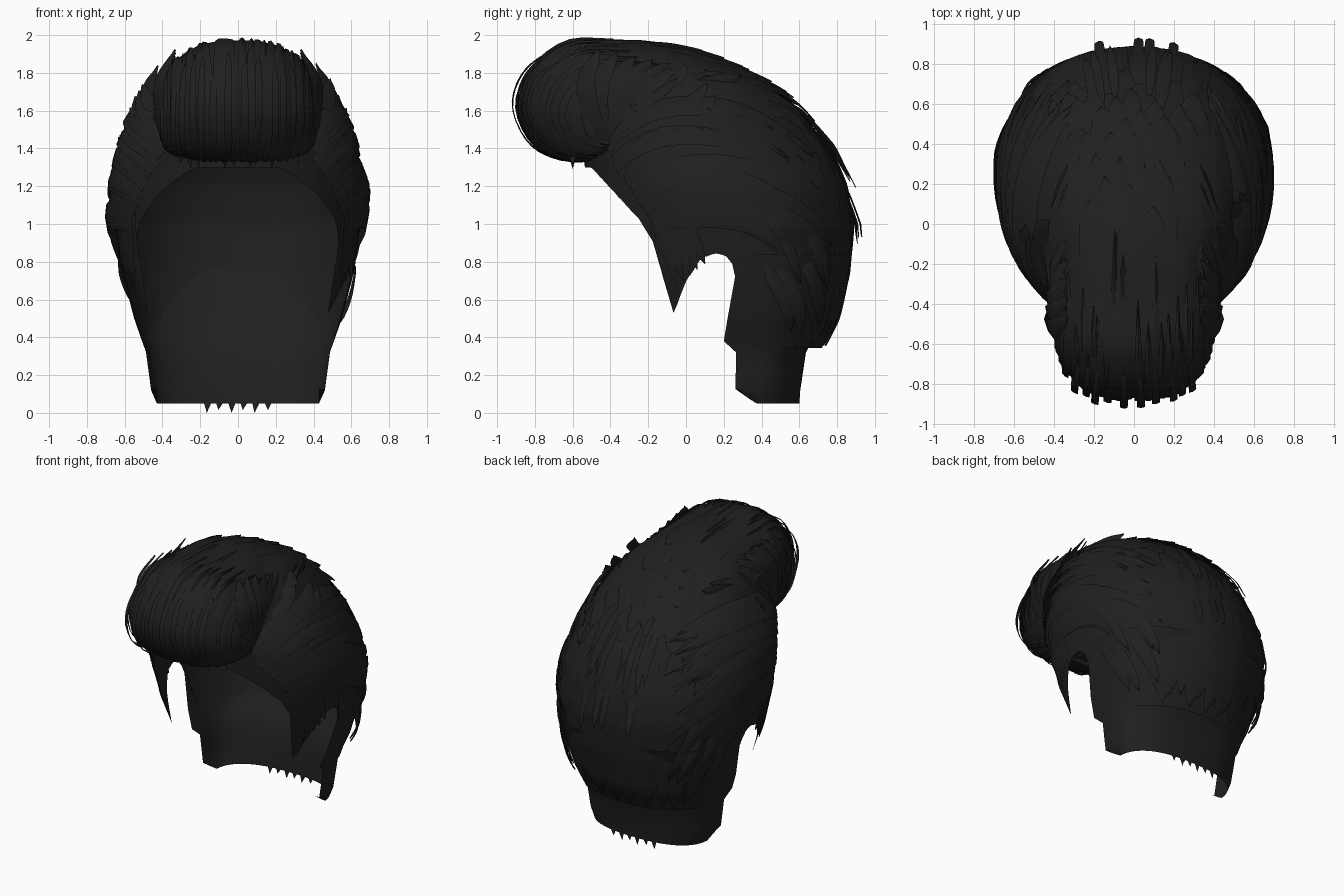
import bpy, bmesh, math, random
from mathutils import Vector

if "Cube" in bpy.data.objects:
    bpy.data.objects.remove(bpy.data.objects["Cube"])

random.seed(4)
R = random.uniform
black = bpy.data.materials.new("black hair")
black.diffuse_color = (0.014, 0.014, 0.014, 1)
black.use_nodes = True
black.node_tree.nodes["Principled BSDF"].inputs["Base Color"].default_value = black.diffuse_color


def finish(bm, name):
    me = bpy.data.meshes.new(name)
    bm.to_mesh(me)
    bm.free()
    ob = bpy.data.objects.new(name, me)
    bpy.context.collection.objects.link(ob)
    me.materials.append(black)
    bpy.context.view_layer.objects.active = ob
    ob.select_set(True)
    bpy.ops.object.shade_smooth_by_angle(angle=math.radians(40))
    ob.select_set(False)


def grid(bm, rows, wrap=False):
    vs = [[bm.verts.new(p) for p in r] for r in rows]
    for i in range(len(vs) if wrap else len(vs) - 1):
        a, b = vs[i], vs[(i + 1) % len(vs)]
        for j in range(len(a) - 1):
            bm.faces.new((a[j], b[j], b[j + 1], a[j + 1]))


def ribbon(bm, pts, centre, width, crown=0.008):
    """Tapered lock of hair along pts, bulging away from centre."""
    rows, n = [], len(pts) - 1
    for i, p in enumerate(pts):
        tan = pts[min(i + 1, n)] - pts[max(i - 1, 0)]
        nor = (p - centre).normalized()
        side = tan.cross(nor).normalized()
        t = i / n
        w = width * min(1, 0.45 + 2.5 * t) * max(0.05, 1 - t ** 6) / 2
        rows.append([p - side * w, p + nor * crown, p + side * w])
    grid(bm, rows)


def spow(v, e):
    return math.copysign(abs(v) ** e, v)


def inside(y, z, poly):
    hit = False
    for (y1, z1), (y2, z2) in zip(poly, poly[1:] + poly[:1]):
        if (z1 > z) != (z2 > z) and y < (y2 - y1) * (z - z1) / (z2 - z1) + y1:
            hit = not hit
    return hit


def spline(pts, t):
    f = t * (len(pts) - 1)
    i = min(int(f), len(pts) - 2)
    f -= i
    p0, p1, p2, p3 = (pts[max(0, min(len(pts) - 1, i + k))] for k in (-1, 0, 1, 2))
    return [0.5 * (2 * b + (c - a) * f + (2 * a - 5 * b + 4 * c - d) * f * f
                   + (3 * b - a - 3 * c + d) * f ** 3)
            for a, b, c, d in zip(p0, p1, p2, p3)]


def table(rows, z):
    z = max(rows[0][0], min(rows[-1][0], z))
    for a, b in zip(rows, rows[1:]):
        if z <= b[0]:
            break
    k = (z - a[0]) / (b[0] - a[0])
    return [p + (q - p) * k for p, q in zip(a[1:], b[1:])]


# Head rings: height, centre y, front y, back y, half width
RINGS = [(.3, .35, -.2, .70, .48), (.5, .32, -.35, .79, .55), (.75, .28, -.45, .845, .615),
         (1, .25, -.5, .865, .65), (1.2, .2, -.52, .83, .645), (1.4, .12, -.55, .75, .59),
         (1.6, .05, -.55, .60, .52), (1.75, -.02, -.5, .42, .44), (1.88, -.1, -.42, .15, .3),
         (1.95, -.15, -.2, -.1, .03)]


def head(phi, z, off=0.0):
    z = max(.3, min(1.95, z))
    c, f, r, w = table(RINGS, z)
    s, cc = spow(math.sin(phi), .92), spow(-math.cos(phi), .92)
    p = Vector((w * s, c + cc * (r - c if cc > 0 else c - f), z))
    return p + (p - Vector((0, .15, min(z, 1.3)))).normalized() * off


# Scalp shell, trimmed to the hairline seen from the side
HAIRLINE = [(-.9, 2.1), (1.2, 2.1), (1.2, .345), (.2, .345), (.27, .75), (.22, .83), (.15, .85),
            (.08, .82), (0, .7), (-.07, .52), (-.16, .7), (-.17, .9), (-.25, 1.03),
            (-.5, 1.3), (-.9, 1.33)]
bm = bmesh.new()
cols, N = [], 200
for i in range(N):
    phi = 2 * math.pi * i / N
    z = 1.949
    while z > .31 and inside(head(phi, z).y, z, HAIRLINE):
        z -= .005
    cols.append([head(phi, 1.949 + (z - 1.949) * j / 36) for j in range(37)])
grid(bm, cols, True)
finish(bm, "scalp_hair")

# Nape fade: U-shaped wall from the neck up behind the ears
# rows: height, half width, back y, front edge y
NAPE = [(.05, .43, .60, .26), (.12, .46, .605, .262), (.32, .487, .635, .265),
        (.38, .505, .665, .20), (.5, .55, .745, .22), (.75, .612, .835, .265), (.84, .63, .87, .24)]
bm = bmesh.new()
cols = []
for i in range(-4, 45):
    phi = math.pi / 2 + math.pi * max(0, min(40, i)) / 40
    e = max(-i, i - 40, 0) / 4
    s, c = spow(math.sin(phi), .8), spow(-math.cos(phi), .8)
    zs = [.05, .08, .12, .2, .32, .38, .44, .5, .58, .66, .75, .84]
    col = []
    for z in zs:
        w, back, front = table(NAPE, z)
        y = .34 + c * (back - .34) + e * (front - .34)
        col.append(Vector((w * s, y, max(z, .05 + max(0, .37 - y) * .7))))
    cols.append(col)
grid(bm, cols)
for k in range(6):
    x = -.16 + .064 * k
    y = .6 - abs(x) * .04
    bm.faces.new([bm.verts.new(p) for p in
                  ((x - .022, y, .06), (x + .022, y, .06), (x + R(-.01, .01), y, .015 * (k % 2)))])
finish(bm, "nape_fade")

# Pompadour: side profile swept across the forehead
QUIFF = [(-.32, 1.42), (-.5, 1.34), (-.68, 1.35), (-.8, 1.43), (-.87, 1.6), (-.84, 1.76),
         (-.75, 1.88), (-.6, 1.965), (-.4, 1.965), (-.1, 1.945), (.2, 1.84)]


def quiff(u, t, k=1.0):
    a = u * math.pi / 2
    s = max(.001, math.cos(a)) ** .55 * k
    y, z = spline(QUIFF, t)
    return Vector((.40 * k * spow(math.sin(a), .8), -.27 + (y + .27) * s, 1.49 + (z - 1.49) * s))


bm = bmesh.new()
grid(bm, [[quiff(-1 + i / 40, j / 40) for j in range(41)] for i in range(81)])
finish(bm, "quiff_core")

# Quiff locks rolling up and back, plus loose outer wisps
bm = bmesh.new()
Q = Vector((0, -.3, 1.6))
for i in range(34):
    u = -.92 + 1.84 * i / 33
    t0, t1, k, du = R(.06, .14), R(.72, .95), R(1.0, 1.02), R(-.04, .04)
    ribbon(bm, [quiff(u + du * j / 20, t0 + (t1 - t0) * j / 20, k) for j in range(21)],
           Q, R(.05, .08))
for i in range(11):
    u = -.55 + .1 * i + R(-.03, .03)
    t0, t1, k = R(.1, .3), R(.55, .66), R(1.05, 1.1)
    ribbon(bm, [quiff(u, t0 + (t1 - t0) * j / 16, 1 + (k - 1) * math.sin(math.pi * j / 16))
                for j in range(17)], Q, .04, .004)
for i in range(16):
    x = -.3 + .04 * i
    bm.faces.new([bm.verts.new(p) for p in
                  ((x - .02, -.62, 1.36), (x + .02, -.58, 1.36), (x + R(-.02, .02), -.6, R(1.29, 1.33)))])
# fan of locks joining the quiff's sides to the crown
for side in (-1, 1):
    for i in range(9):
        f = i / 8
        path = [(.38, -.42 + .06 * f, 1.40), (.415, -.5 + .3 * f, 1.56 - .03 * f),
                (.415, -.53 + .6 * f, 1.76 - .05 * f), (.33, -.46 + .75 * f, 1.92 - .14 * f)]
        ribbon(bm, [Vector((side * x, y, z)) for x, y, z in
                    (spline(path, t / 14) for t in range(15))], Q, .12, .01)
finish(bm, "quiff_locks")

# Crown locks swept back over the top
TOP = [(-.45, 1.96), (-.1, 1.95), (.15, 1.875), (.4, 1.76), (.58, 1.635), (.71, 1.48)]
bm = bmesh.new()
for i in range(40):
    u = -1 + 2 * ((i * .618) % 1)
    t0 = .6 * i / 40
    t1 = min(1, t0 + R(.3, .4))
    pts = []
    for j in range(11):
        f = j / 10
        y, z = spline(TOP, t0 + (t1 - t0) * f)
        pts.append(Vector((u * (.36 + .06 * f), y, z - .2 * abs(u) ** 2.5 + .02 * f * f)))
    ribbon(bm, pts, Vector((0, 0, 1.1)), R(.1, .15))
finish(bm, "crown_locks")

# Side locks arcing from the front hairline round to the back
bm = bmesh.new()
C = Vector((0, .15, 1.1))
for side in (-1, 1):
    for i in range(36):
        f = i / 35
        p0, p1 = .62 + .42 * f + R(0, .06), R(2.1, 2.7)
        z0 = 1.42 - .46 * f
        zc, z1 = z0 + R(.33, .42) - .1 * f, z0 + .12 - .55 * f + R(-.1, .06)
        lift = R(.01, .04)
        pts = []
        for j in range(19):
            t = j / 18
            z = (1 - t) ** 2 * z0 + 2 * t * (1 - t) * zc + t * t * z1
            pts.append(head(side * (p0 + (p1 - p0) * t), z,
                            .006 + lift * math.sin(math.pi * t) + .008 * t))
        ribbon(bm, pts, C, R(.08, .12))
    # flicked tips along the upper silhouette
    for i in range(8):
        p0, z0 = R(.9, 1.3), 1.3 + .05 * i
        dz = R(.1, .16)
        ribbon(bm, [head(side * (p0 + .5 * t / 8), z0 + dz * t / 8, .01 + .045 * (t / 8) ** 2)
                    for t in range(9)], C, R(.07, .1))
    # lower side wisps behind the ear
    for i in range(8):
        p0, z0 = R(1.75, 2.3), R(.75, 1.2)
        ribbon(bm, [head(side * (p0 + .25 * t / 8), z0 - .35 * t / 8,
                         .012 + .04 * math.sin(2.6 * t / 8)) for t in range(9)], C, R(.06, .09))
    # sideburn strands
    for i in range(5):
        y = 1.02 + .06 * i
        ribbon(bm, [head(side * (y + .1 * t / 8), 1.05 - (.38 - .03 * i) * t / 8, .008)
                    for t in range(9)], C, .06, .006)
finish(bm, "side_locks")

# Back locks falling to the nape, with loose wisps standing off
bm = bmesh.new()
for i in range(44):
    p = math.pi + .9 * (-1 + 2 * ((i * .618) % 1))
    z0 = 1.55 - .75 * i / 43
    z1 = max(.36, z0 - R(.45, .6))
    d = (math.pi - p) * .12
    ribbon(bm, [head(p + d * t / 12, z0 + (z1 - z0) * t / 12, .006 + .014 * math.sin(2.8 * t / 12))
                for t in range(13)], C, R(.1, .17))
for i in range(11):
    p = math.pi + R(-.35, .35)
    z0, drop = (R(1.55, 1.65), .36) if i < 7 else (R(1.15, 1.25), .27)
    ribbon(bm, [head(p, z0 - drop * t / 12, .01 + .06 * (t / 12) ** .7)
                for t in range(13)], C, .05, .004)
finish(bm, "back_locks")
